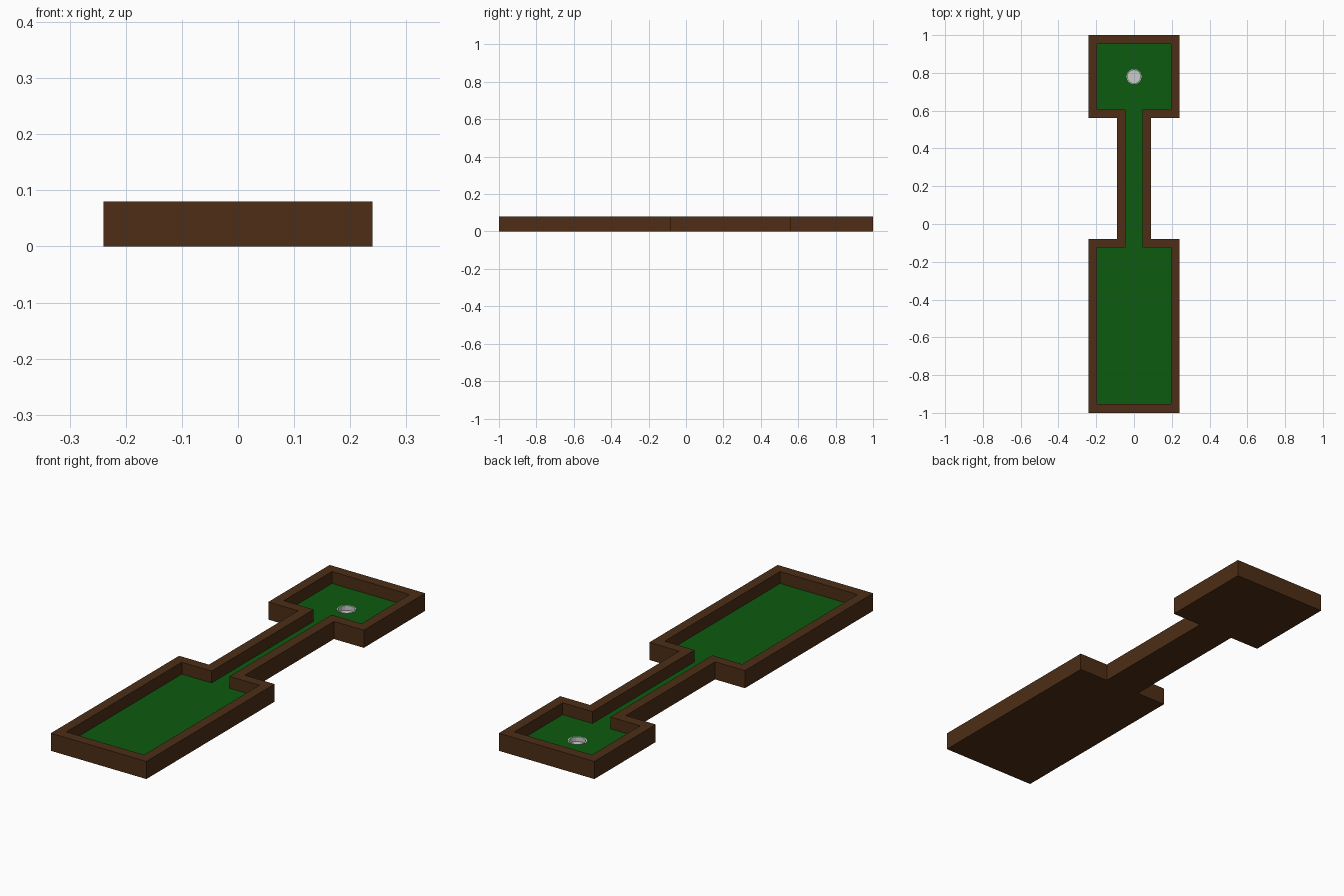
import bpy, bmesh, math

if "Cube" in bpy.data.objects:
    bpy.data.objects.remove(bpy.data.objects["Cube"])

FLOOR_Z, TOP_Z = 0.026, 0.08
CUP = (0.0, 0.78)
CUP_R, SIDES = 0.04, 16


def material(name, rgb):
    m = bpy.data.materials.new(name)
    m.diffuse_color = (*rgb, 1)
    m.use_nodes = True
    m.node_tree.nodes["Principled BSDF"].inputs["Base Color"].default_value = m.diffuse_color
    return m


def finish(name, bm, mat=None):
    mesh = bpy.data.meshes.new(name)
    bm.to_mesh(mesh)
    bm.free()
    obj = bpy.data.objects.new(name, mesh)
    bpy.context.collection.objects.link(obj)
    if mat:
        mesh.materials.append(mat)
    return obj


def outline(wide, narrow, front, neck_a, neck_b, back):
    # right half, then mirrored for the left half
    right = [(wide, front), (wide, neck_a), (narrow, neck_a),
             (narrow, neck_b), (wide, neck_b), (wide, back)]
    return right + [(-x, y) for x, y in reversed(right)]


def ring(bm, pts, z):
    return [bm.verts.new((x, y, z)) for x, y in pts]


def circle(r):
    return [(CUP[0] + r * math.cos(2 * math.pi * i / SIDES),
             CUP[1] + r * math.sin(2 * math.pi * i / SIDES)) for i in range(SIDES)]


def bridge(bm, a, b):
    for i in range(len(a)):
        j = (i + 1) % len(a)
        bm.faces.new((a[i], a[j], b[j], b[i]))


def shell(name, levels, mat=None):
    # stack of rings, joined in order and capped at both ends
    bm = bmesh.new()
    rings = [ring(bm, pts, z) for pts, z in levels]
    for a, b in zip(rings, rings[1:]):
        bridge(bm, a, b)
    bm.faces.new(list(reversed(rings[0])))
    bm.faces.new(rings[-1])
    return finish(name, bm, mat)


wood = material("wood", (0.075, 0.027, 0.008))
grass = material("turf", (0.004, 0.105, 0.005))

outer = outline(0.24, 0.09, -1.0, -0.08, 0.56, 1.0)
inner = outline(0.195, 0.045, -0.953, -0.125, 0.607, 0.953)

# wooden tray with raised border
shell("wooden_border", [(outer, 0), (outer, TOP_Z), (inner, TOP_Z), (inner, 0.003)], wood)

# putting surface with a round hole
bm = bmesh.new()
for pts in (inner, circle(CUP_R)):
    vs = ring(bm, pts, FLOOR_Z)
    for i, v in enumerate(vs):
        bm.edges.new((v, vs[(i + 1) % len(vs)]))
bmesh.ops.triangle_fill(bm, edges=bm.edges[:], use_beauty=True, normal=(0, 0, 1))
for f in bm.faces:
    f.normal_update()
    if f.normal.z < 0:
        f.normal_flip()
bmesh.ops.dissolve_limit(bm, angle_limit=0.01, verts=bm.verts[:], edges=bm.edges[:])
finish("putting_surface", bm, grass)

# thin metal cup sunk into the hole
shell("hole_cup", [(circle(CUP_R), 0.004), (circle(CUP_R), FLOOR_Z + 0.001),
                   (circle(CUP_R - 0.005), FLOOR_Z + 0.001), (circle(CUP_R - 0.005), 0.006)])
